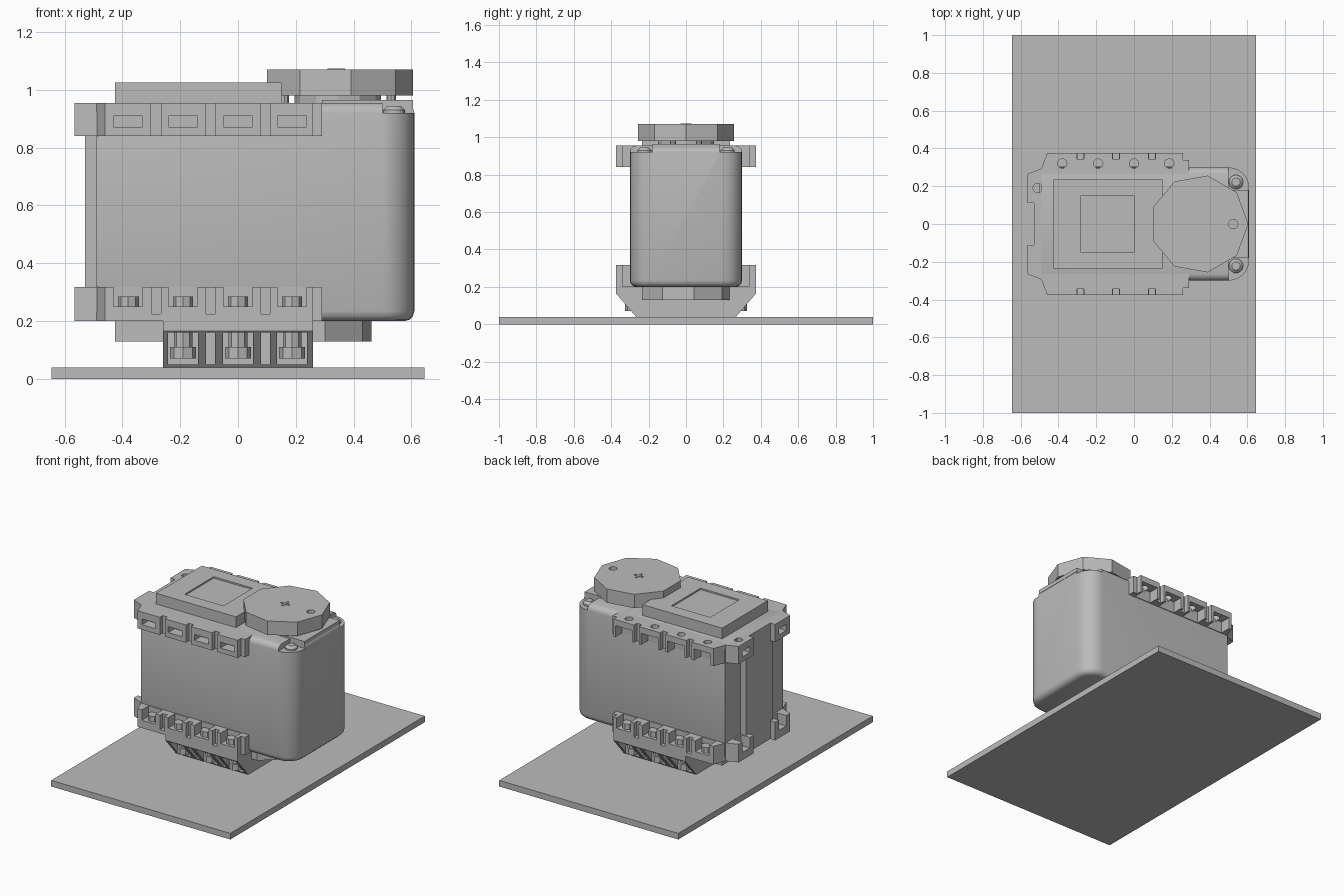
import bpy, bmesh, math
from mathutils import Matrix, Vector

old = bpy.data.objects.get("Cube")
if old:
    bpy.data.objects.remove(old, do_unlink=True)

grey = bpy.data.materials.new("plain grey")
grey.use_nodes = True
grey.diffuse_color = (0.5, 0.5, 0.5, 1)
grey.node_tree.nodes["Principled BSDF"].inputs["Base Color"].default_value = (0.5, 0.5, 0.5, 1)


def add_box(bm, x0, x1, y0, y1, z0, z1):
    size = Matrix.Diagonal((x1 - x0, y1 - y0, z1 - z0, 1))
    place = Matrix.Translation(((x0 + x1) / 2, (y0 + y1) / 2, (z0 + z1) / 2))
    bmesh.ops.create_cube(bm, size=1, matrix=place @ size)


def add_disc(bm, x, y, z0, z1, r, sides, top=None):
    bmesh.ops.create_cone(bm, cap_ends=True, segments=sides, radius1=r,
                          radius2=r if top is None else top, depth=z1 - z0,
                          matrix=Matrix.Translation((x, y, (z0 + z1) / 2)))


def add_prism(bm, points, shift):
    face = bm.faces.new([bm.verts.new(p) for p in points])
    ext = bmesh.ops.extrude_face_region(bm, geom=[face])
    bmesh.ops.translate(bm, vec=shift,
                        verts=[v for v in ext["geom"] if isinstance(v, bmesh.types.BMVert)])
    bmesh.ops.recalc_face_normals(bm, faces=bm.faces[:])


def finish(name, bm, smooth=False):
    mesh = bpy.data.meshes.new(name)
    bm.to_mesh(mesh)
    bm.free()
    mesh.materials.append(grey)
    ob = bpy.data.objects.new(name, mesh)
    bpy.context.collection.objects.link(ob)
    if smooth:
        smooth_object(ob)
    return ob


def smooth_object(ob):
    bpy.ops.object.select_all(action="DESELECT")
    ob.select_set(True)
    bpy.context.view_layer.objects.active = ob
    bpy.ops.object.shade_smooth_by_angle(angle=math.radians(35))


def carve(ob, cutter_bm):
    cutter = finish("cutter", cutter_bm)
    cutter.hide_render = True
    mod = ob.modifiers.new("cut", "BOOLEAN")
    mod.operation, mod.solver, mod.object = "DIFFERENCE", "EXACT", cutter
    mod.use_self = True
    bpy.context.view_layer.update()
    graph = bpy.context.evaluated_depsgraph_get()
    mesh = bpy.data.meshes.new_from_object(ob.evaluated_get(graph))
    ob.modifiers.clear()
    ob.data = mesh
    bpy.data.objects.remove(cutter, do_unlink=True)


def both_sides(bm, x0, x1, y0, y1, z0, z1):
    add_box(bm, x0, x1, y0, y1, z0, z1)
    add_box(bm, x0, x1, -y1, -y0, z0, z1)


# Mounting plate
bm = bmesh.new()
add_box(bm, -0.645, 0.645, -1, 1, 0, 0.04)
finish("mounting_plate", bm)

# Housing with rounded end, soft rims and screw corners
bm = bmesh.new()
add_box(bm, -0.49, 0.61, -0.3, 0.3, 0.2, 0.955)
posts = [e for e in bm.edges if all(v.co.x > 0.6 for v in e.verts)
         and e.verts[0].co.y * e.verts[1].co.y > 0]
bmesh.ops.bevel(bm, geom=posts, offset=0.11, segments=6, profile=0.5, affect="EDGES")
rims = [e for e in bm.edges if abs(e.verts[0].co.z - e.verts[1].co.z) < 0.01
        and max(v.co.x for v in e.verts) > -0.4]
bmesh.ops.bevel(bm, geom=rims, offset=0.035, segments=3, profile=0.5, affect="EDGES")
housing = finish("housing", bm)
bm = bmesh.new()
both_sides(bm, 0.5, 0.7, 0.18, 0.4, 0.92, 1.1)
carve(housing, bm)
smooth_object(housing)

# Raised end panel and top bridge
bm = bmesh.new()
add_box(bm, -0.53, -0.48, -0.14, 0.14, 0.2, 0.95)
finish("end_panel", bm)
bm = bmesh.new()
add_box(bm, 0.29, 0.605, -0.18, 0.18, 0.94, 0.965)
finish("top_bridge", bm)

# Corner screws
for side in (-1, 1):
    bm = bmesh.new()
    add_disc(bm, 0.54, side * 0.222, 0.91, 0.93, 0.038, 16)
    add_disc(bm, 0.54, side * 0.222, 0.93, 0.945, 0.038, 16, 0.022)
    finish("corner_screw", bm, True)

# Terminal rails around the top and bottom
half = [(-0.53, 0.11), (-0.565, 0.11), (-0.565, 0.265), (-0.49, 0.295), (-0.46, 0.375),
        (0.26, 0.375), (0.26, 0.34), (0.29, 0.34), (0.29, 0.29)]
plan = half + [(x, -y) for x, y in reversed(half)]
cells = [-0.38, -0.19, 0, 0.187]
gaps = [-0.283, -0.095, 0.095]


def rail(name, z0, z1):
    bm = bmesh.new()
    add_prism(bm, [(x, y, z0) for x, y in plan], Vector((0, 0, z1 - z0)))
    return finish(name, bm)


top_rail = rail("top_terminal_rail", 0.84, 0.955)
bm = bmesh.new()
for x in cells:
    add_box(bm, x - 0.05, x + 0.05, -0.4, -0.31, 0.872, 0.91)
    add_box(bm, x - 0.06, x + 0.06, 0.305, 0.4, 0.8, 0.915)
    add_disc(bm, x, 0.32, 0.9, 1, 0.025, 12)
for x in gaps:
    both_sides(bm, x - 0.018, x + 0.018, 0.345, 0.4, 0.8, 1)
both_sides(bm, -0.6, -0.5, 0.15, 0.225, 0.872, 0.91)
add_disc(bm, -0.51, 0.19, 0.9, 1, 0.025, 12)
carve(top_rail, bm)

bottom_rail = rail("bottom_terminal_rail", 0.2, 0.318)
bm = bmesh.new()
for x in cells:
    both_sides(bm, x - 0.05, x + 0.05, 0.305, 0.4, 0.25, 0.4)
for x in gaps:
    both_sides(bm, x - 0.016, x + 0.016, 0.345, 0.4, 0.225, 0.4)
both_sides(bm, -0.6, -0.5, 0.15, 0.225, 0.25, 0.4)
carve(bottom_rail, bm)

# Clamp screws in the lower rail
for x in cells:
    for side in (-1, 1):
        bm = bmesh.new()
        add_disc(bm, x, side * 0.325, 0.24, 0.285, 0.035, 8)
        finish("clamp_screw", bm)

# Sloped contact block beneath the housing
bm = bmesh.new()
section = [(-0.375, 0.21), (-0.375, 0.165), (-0.265, 0.038),
           (0.265, 0.038), (0.375, 0.165), (0.375, 0.21)]
add_prism(bm, [(-0.26, y, z) for y, z in section], Vector((0.52, 0, 0)))
block = finish("contact_block", bm)
bm = bmesh.new()
for x in cells[1:]:
    both_sides(bm, x - 0.052, x + 0.052, 0.25, 0.4, 0.05, 0.16)
for x in gaps[1:]:
    both_sides(bm, x - 0.016, x + 0.016, 0.25, 0.4, 0.05, 0.16)
carve(block, bm)
for x in cells[1:]:
    for side in (-1, 1):
        bm = bmesh.new()
        add_disc(bm, x, side * 0.28, 0.07, 0.11, 0.045, 8)
        add_disc(bm, x, side * 0.28, 0.11, 0.16, 0.032, 8)
        finish("contact_screw", bm)

# Covers above and below, the upper with a shallow label recess
bm = bmesh.new()
add_box(bm, -0.425, 0.15, -0.235, 0.235, 0.94, 1.025)
cover = finish("top_cover", bm)
bm = bmesh.new()
add_box(bm, -0.28, 0, -0.15, 0.15, 1.015, 1.1)
carve(cover, bm)
bm = bmesh.new()
add_box(bm, -0.425, 0.2, -0.235, 0.235, 0.13, 0.21)
finish("bottom_cover", bm)
bm = bmesh.new()
add_disc(bm, 0.215, 0, 0.13, 0.21, 0.25, 9)
finish("bottom_dial", bm)

# Nine-sided dial with pointer hole, hub and neck
bm = bmesh.new()
add_disc(bm, 0.345, 0, 0.98, 1.07, 0.26, 9)
bmesh.ops.rotate(bm, verts=bm.verts[:], cent=(0.345, 0, 0),
                 matrix=Matrix.Rotation(-math.atan2(
                     *[(max(bm.verts, key=lambda v: v.co.x).co - Vector((0.345, 0, 0)))[i]
                       for i in (1, 0)]), 3, "Z"))
dial = finish("top_dial", bm)
bm = bmesh.new()
add_disc(bm, 0.525, 0, 1.03, 1.1, 0.025, 12)
carve(dial, bm)
bm = bmesh.new()
add_box(bm, 0.31, 0.37, -0.006, 0.006, 1.06, 1.074)
add_box(bm, 0.334, 0.346, -0.03, 0.03, 1.06, 1.074)
finish("dial_mark", bm)
bm = bmesh.new()
add_disc(bm, 0.345, 0, 0.95, 0.99, 0.15, 12)
finish("dial_neck", bm)
for x, y in ((0.16, 0.07), (0.53, 0.07), (0.16, -0.07), (0.53, -0.07)):
    bm = bmesh.new()
    add_disc(bm, x, y, 0.95, 0.99, 0.016, 8)
    finish("dial_foot", bm)
